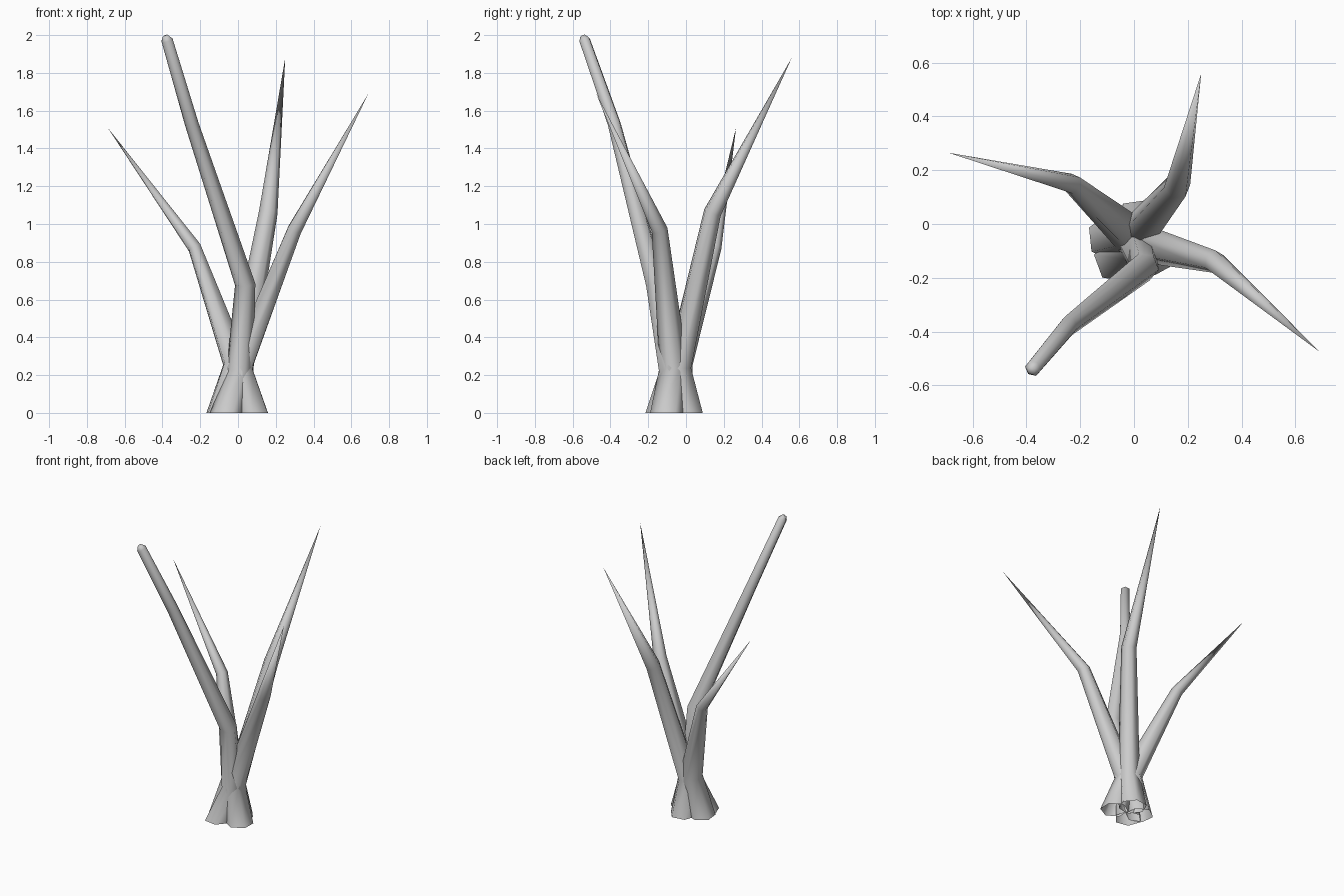
import bpy, bmesh, math
from mathutils import Vector

if "Cube" in bpy.data.objects:
    bpy.data.objects.remove(bpy.data.objects["Cube"])

SIDES = 6


def stem(name, path, pointed=True):
    """Loft a faceted tube through (x, y, z, radius) stations, open at the foot."""
    pts = [Vector(p[:3]) for p in path]
    lean = pts[-1] - pts[1]
    side = Vector((lean.x, lean.y, 0)).normalized()
    bm = bmesh.new()
    rings = []
    for i, p in enumerate(pts):
        if i == len(pts) - 1 and pointed:
            rings.append([bm.verts.new(p)])
            continue
        # ring plane: level at the foot, mitred at each bend
        t = Vector((0, 0, 1))
        if i > 0:
            t = (p - pts[i - 1]).normalized()
            if i < len(pts) - 1:
                t = (t + (pts[i + 1] - p).normalized()).normalized()
        u = (side - t * side.dot(t)).normalized()
        v = t.cross(u)
        ring = []
        for k in range(SIDES):
            a = 2 * math.pi * k / SIDES
            ring.append(bm.verts.new(p + (u * math.cos(a) + v * math.sin(a)) * path[i][3]))
        rings.append(ring)
    for a, b in zip(rings, rings[1:]):
        for k in range(SIDES):
            n = (k + 1) % SIDES
            bm.faces.new((a[k], a[n], b[0]) if len(b) == 1 else (a[k], a[n], b[n], b[k]))
    if not pointed:
        bm.faces.new(rings[-1])
    for f in bm.faces:
        f.smooth = True
    bmesh.ops.recalc_face_normals(bm, faces=bm.faces)
    me = bpy.data.meshes.new(name)
    bm.to_mesh(me)
    bm.free()
    bpy.context.collection.objects.link(bpy.data.objects.new(name, me))


# Three pointed stems: flared foot, narrow neck, bend, tip
stem("right_stem", [(0.08, -0.10, 0, 0.09), (0.01, -0.065, 0.24, 0.075),
                    (0.30, -0.14, 0.97, 0.043), (0.69, -0.475, 1.69, 0)])
stem("left_stem", [(-0.085, -0.05, 0, 0.09), (-0.01, -0.04, 0.26, 0.075),
                   (-0.23, 0.15, 0.875, 0.038), (-0.69, 0.265, 1.51, 0)])
stem("back_stem", [(0.015, 0.005, 0, 0.09), (0.01, -0.04, 0.24, 0.072),
                   (0.16, 0.14, 1.06, 0.05), (0.25, 0.56, 1.88, 0)])

# Tall front stem with two bends and a blunt end
stem("front_stem", [(-0.06, -0.13, 0, 0.09), (0.01, -0.075, 0.22, 0.072),
                    (0.038, -0.16, 0.68, 0.055), (-0.245, -0.38, 1.53, 0.037),
                    (-0.376, -0.537, 1.975, 0.031), (-0.384, -0.546, 1.995, 0.015)],
     pointed=False)
